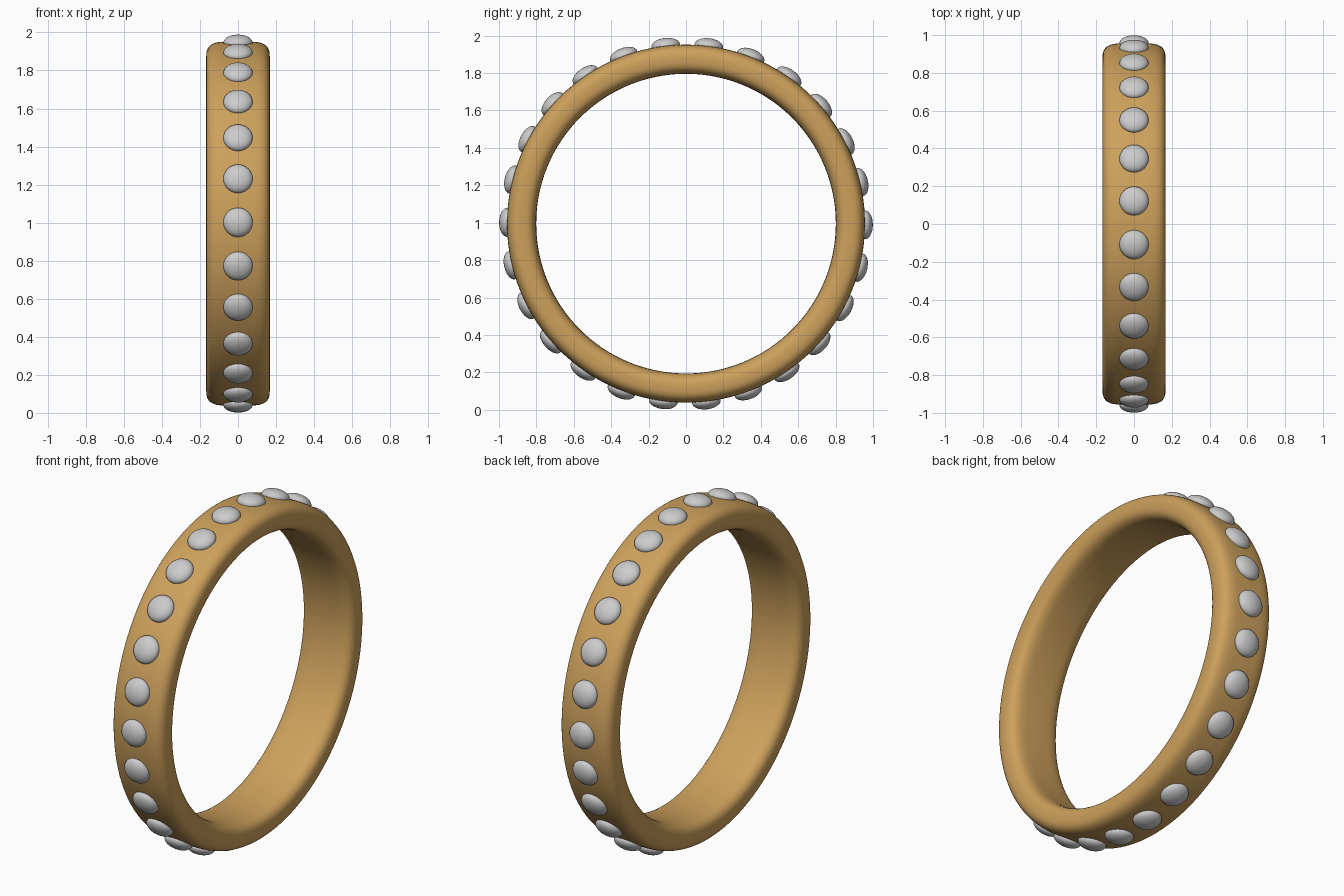
import bpy, bmesh
from math import sin, cos, pi, radians, copysign
from mathutils import Matrix

if "Cube" in bpy.data.objects:
    bpy.data.objects.remove(bpy.data.objects["Cube"])

CENTRE_Z = 0.995
MID_R, HALF_T, HALF_W = 0.879, 0.078, 0.167   # band radius, half thickness, half width
SEGS, PROFILE = 128, 48
GEMS = 26


def add_object(name, mesh):
    obj = bpy.data.objects.new(name, mesh)
    bpy.context.collection.objects.link(obj)
    return obj


def finish(bm, name):
    bmesh.ops.recalc_face_normals(bm, faces=bm.faces)
    for f in bm.faces:
        f.smooth = True
    mesh = bpy.data.meshes.new(name)
    bm.to_mesh(mesh)
    bm.free()
    return mesh


def power(v, p):
    return copysign(abs(v) ** p, v)


# Band: softly rounded (superellipse) cross-section swept around the x axis
bm = bmesh.new()
rings = []
for i in range(SEGS):
    a = 2 * pi * i / SEGS
    ring = []
    for j in range(PROFILE):
        t = 2 * pi * j / PROFILE
        x = HALF_W * power(cos(t), 0.42)
        r = MID_R + HALF_T * power(sin(t), 0.78)
        ring.append(bm.verts.new((x, r * cos(a), r * sin(a))))
    rings.append(ring)
for i in range(SEGS):
    p, q = rings[i], rings[(i + 1) % SEGS]
    for j in range(PROFILE):
        k = (j + 1) % PROFILE
        bm.faces.new((p[j], p[k], q[k], q[j]))
band = add_object("band", finish(bm, "band"))
band.location.z = CENTRE_Z
gold = bpy.data.materials.new("gold")
gold.diffuse_color = (0.61, 0.355, 0.107, 1)
gold.use_nodes = True
gold.node_tree.nodes["Principled BSDF"].inputs["Base Color"].default_value = gold.diffuse_color
band.data.materials.append(gold)

# Stones: flattened spheres set in the outer face, flat axis pointing outwards
bm = bmesh.new()
bmesh.ops.create_uvsphere(bm, u_segments=32, v_segments=16, radius=1,
                          matrix=Matrix.Diagonal((0.077, 0.077, 0.041, 1)))
stone_mesh = finish(bm, "stone")
for i in range(GEMS):
    a = 2 * pi * i / GEMS + radians(89.6)
    stone = add_object(f"stone_{i + 1:02d}", stone_mesh)
    stone.matrix_world = (Matrix.Translation((0, 0, CENTRE_Z))
                          @ Matrix.Rotation(a, 4, 'X')
                          @ Matrix.Translation((0, 0, 0.958)))
